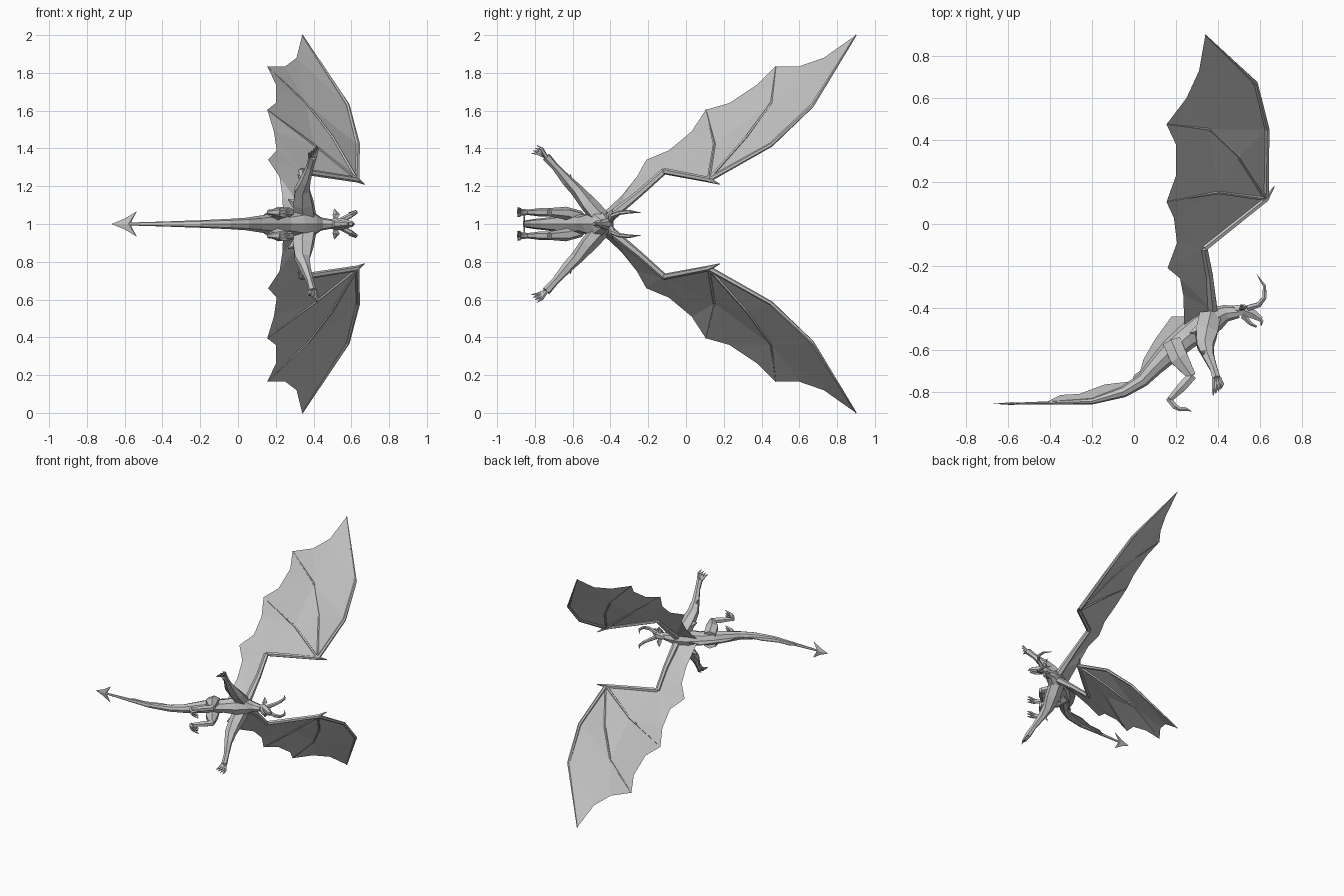
import bpy
import bmesh
from math import cos, sin, pi
from mathutils import Vector

default_cube = bpy.data.objects.get("Cube")
if default_cube:
    bpy.data.objects.remove(default_cube, do_unlink=True)

# One plain grey for the whole creature
grey = bpy.data.materials.new("stone_grey")
grey.use_nodes = True
grey_colour = (0.55, 0.55, 0.55, 1.0)
grey.diffuse_color = grey_colour
grey.node_tree.nodes["Principled BSDF"].inputs["Base Color"].default_value = grey_colour

# The symmetry plane is horizontal: points are (forward, up, sideways),
# and the sideways distance is measured from this height.
MIDDLE = 1.0
SIDES = (("upper", 1), ("lower", -1))


def finish(name, bm, closed=True):
    """Turn a bmesh into a flat shaded object."""
    if closed:
        bmesh.ops.recalc_face_normals(bm, faces=bm.faces[:])
    mesh = bpy.data.meshes.new(name)
    bm.to_mesh(mesh)
    bm.free()
    mesh.materials.append(grey)
    obj = bpy.data.objects.new(name, mesh)
    bpy.context.scene.collection.objects.link(obj)
    return obj


def place(point, side=1):
    return Vector((point[0], point[1], MIDDLE + side * point[2]))


def limb(name, path, radii, side=1, sides=6, reference=(0, 0, 1)):
    """Loft elliptical rings along a path; a radius is a number or (width, depth)."""
    bm = bmesh.new()
    points = [place(p, side) for p in path]
    rings = []
    for i, point in enumerate(points):
        before = points[max(i - 1, 0)]
        after = points[min(i + 1, len(points) - 1)]
        along = (after - before).normalized()
        across = Vector(reference)
        across = (across - along * across.dot(along)).normalized()
        depth = along.cross(across)
        wide, deep = radii[i] if isinstance(radii[i], tuple) else (radii[i], radii[i])
        ring = []
        for k in range(sides):
            angle = 2 * pi * k / sides
            ring.append(bm.verts.new(point + across * wide * cos(angle) + depth * deep * sin(angle)))
        rings.append(ring)
    for first, second in zip(rings, rings[1:]):
        for k in range(sides):
            n = (k + 1) % sides
            bm.faces.new((first[k], first[n], second[n], second[k]))
    bm.faces.new(rings[0])
    bm.faces.new(rings[-1])
    return finish(name, bm)


def plate(name, outline, thickness):
    """Flat part lying in the symmetry plane, seen from the side as the outline."""
    bm = bmesh.new()
    layers = []
    for offset in (-thickness / 2, thickness / 2):
        layers.append([bm.verts.new(place((x, y, offset))) for x, y in outline])
    count = len(outline)
    for layer in layers:
        bm.faces.new(layer)
    for k in range(count):
        n = (k + 1) % count
        bm.faces.new((layers[0][k], layers[0][n], layers[1][n], layers[1][k]))
    bmesh.ops.triangulate(bm, faces=[f for f in bm.faces if len(f.verts) > 4])
    return finish(name, bm)


# Torso and tail: one continuous tapering loft
limb("torso",
     [(0.5, -0.42, 0), (0.44, -0.425, 0), (0.39, -0.45, 0), (0.32, -0.49, 0),
      (0.25, -0.54, 0), (0.18, -0.6, 0), (0.1, -0.68, 0)],
     [(0.024, 0.028), (0.035, 0.04), (0.07, 0.058), (0.066, 0.07),
      (0.05, 0.06), (0.055, 0.055), (0.042, 0.042)], sides=8)
limb("tail",
     [(0.14, -0.64, 0), (0.1, -0.68, 0), (0.04, -0.745, 0), (-0.05, -0.8, 0),
      (-0.2, -0.845, 0), (-0.4, -0.853, 0), (-0.6, -0.857, 0)],
     [0.045, 0.042, 0.033, 0.027, (0.02, 0.015), (0.013, 0.008), (0.007, 0.004)], sides=8)

# Arrow shaped tail barb, flat and spread sideways
bm = bmesh.new()
barb = [(-0.67, 0), (-0.6, 0.028), (-0.535, 0.068), (-0.565, 0.012),
        (-0.565, -0.012), (-0.535, -0.068), (-0.6, -0.028)]
top = bm.verts.new(place((-0.58, -0.849, 0)))
bottom = bm.verts.new(place((-0.58, -0.863, 0)))
rim = [bm.verts.new(place((x, -0.857, h))) for x, h in barb]
for a, b in zip(rim, rim[1:] + rim[:1]):
    bm.faces.new((a, b, top))
    bm.faces.new((b, a, bottom))
finish("tail_barb", bm)

# Ragged crest along the spine
plate("back_crest",
      [(0.37, -0.42), (0.235, -0.44), (0.18, -0.44), (0.1, -0.55), (0.09, -0.63),
       (0.045, -0.645), (0.03, -0.7), (0, -0.72), (-0.01, -0.75), (-0.14, -0.765),
       (-0.26, -0.81), (-0.35, -0.815), (-0.42, -0.85), (-0.2, -0.845),
       (-0.05, -0.8), (0.04, -0.745), (0.18, -0.6), (0.3, -0.5)], 0.006)

# Head with open jaw
limb("skull",
     [(0.47, -0.41, 0), (0.52, -0.41, 0), (0.56, -0.425, 0), (0.607, -0.455, 0)],
     [(0.02, 0.024), (0.033, 0.032), (0.028, 0.027), (0.014, 0.014)])
limb("jaw", [(0.52, -0.435, 0), (0.555, -0.475, 0), (0.585, -0.49, 0)],
     [(0.024, 0.018), (0.017, 0.01), (0.009, 0.006)])
limb("beak", [(0.595, -0.45, 0), (0.61, -0.465, 0), (0.605, -0.485, 0)],
     [0.014, 0.009, 0.002])

# Wing skeleton landmarks
root, elbow, wrist = (0.375, -0.41, 0.03), (0.335, -0.115, 0.28), (0.63, 0.12, 0.235)
lead_a, lead_b, tip = (0.635, 0.45, 0.42), (0.58, 0.67, 0.63), (0.34, 0.9, 1.0)
outer_a, outer_b, outer_tip = (0.5, 0.32, 0.46), (0.36, 0.45, 0.64), (0.155, 0.475, 0.835)
inner_a, inner_tip = (0.4, 0.15, 0.42), (0.155, 0.105, 0.605)
back_tip = (0.16, -0.21, 0.34)

# Membrane panels between the bones, with scalloped trailing edges
panels = [
    [wrist, lead_a, outer_a],
    [lead_a, lead_b, outer_b, outer_a],
    [lead_b, tip, (0.31, 0.73, 0.88), (0.25, 0.6, 0.835), outer_tip, outer_b],
    [wrist, outer_a, inner_a],
    [outer_a, outer_b, inner_a],
    [outer_b, outer_tip, (0.2, 0.38, 0.74), (0.2, 0.23, 0.64), inner_tip, inner_a],
    [wrist, inner_a, elbow],
    [inner_a, inner_tip, (0.19, 0.03, 0.49), (0.205, -0.09, 0.39), back_tip, elbow],
    [elbow, back_tip, (0.22, -0.26, 0.25), (0.235, -0.34, 0.15), (0.24, -0.48, 0.02), root],
]

for label, side in SIDES:
    # Wing membrane
    bm = bmesh.new()
    shared = {}
    for panel in panels:
        corners = []
        for point in panel:
            if point not in shared:
                shared[point] = bm.verts.new(place(point, side))
            corners.append(shared[point])
        bm.faces.new(corners if side > 0 else corners[::-1])
    bmesh.ops.triangulate(bm, faces=bm.faces[:])
    finish(label + "_wing_membrane", bm, closed=False)

    # Wing bones
    limb(label + "_wing_arm", [root, (0.36, -0.25, 0.16), elbow], [0.026, 0.019, 0.017], side)
    limb(label + "_wing_forearm", [elbow, wrist, (0.67, 0.18, 0.21)], [0.017, 0.015, 0.002], side)
    limb(label + "_wing_leading_bone", [wrist, lead_a, lead_b, tip],
         [0.014, 0.012, 0.011, 0.004], side)
    limb(label + "_wing_outer_finger", [wrist, outer_a, outer_b, outer_tip],
         [0.01, 0.008, 0.007, 0.002], side, sides=5)
    limb(label + "_wing_inner_finger", [wrist, inner_a, inner_tip],
         [0.01, 0.008, 0.002], side, sides=5)

    # Horns and ears
    limb(label + "_horn",
         [(0.545, -0.4, 0.018), (0.595, -0.385, 0.045), (0.622, -0.35, 0.06),
          (0.622, -0.295, 0.065), (0.585, -0.24, 0.06)],
         [0.016, 0.014, 0.012, 0.009, 0.001], side)
    limb(label + "_ear", [(0.515, -0.405, 0.025), (0.52, -0.4, 0.05), (0.51, -0.385, 0.082)],
         [(0.012, 0.012), (0.01, 0.02), 0.001], side, sides=4)

    # Arm, with an elbow spur
    limb(label + "_arm",
         [(0.36, -0.45, 0.03), (0.345, -0.52, 0.11), (0.34, -0.58, 0.18), (0.355, -0.63, 0.23),
          (0.38, -0.69, 0.3), (0.395, -0.74, 0.355)],
         [(0.05, 0.06), (0.044, 0.06), (0.034, 0.045), 0.03, 0.02, (0.024, 0.022)], side)
    limb(label + "_elbow_spur", [(0.35, -0.62, 0.21), (0.315, -0.61, 0.265)],
         [0.022, 0.001], side, sides=4)
    limb(label + "_shoulder_spur", [(0.33, -0.5, 0.09), (0.265, -0.52, 0.13)],
         [0.04, 0.002], side, sides=4)

    # Clawed fingers, fanned by a rule
    for i in range(4):
        fan = (i - 1.5) / 1.5
        limb(f"{label}_finger_{i + 1}",
             [(0.395 + 0.012 * fan, -0.74, 0.355),
              (0.4 + 0.02 * fan, -0.775 + 0.012 * fan, 0.385 + 0.012 * fan),
              (0.395 + 0.018 * fan, -0.805 + 0.015 * fan, 0.395 + 0.022 * fan)],
             [0.012, 0.009, 0.001], side, sides=5)

    # Thigh, shin and foot
    limb(label + "_thigh", [(0.18, -0.56, 0.035), (0.215, -0.64, 0.058), (0.275, -0.725, 0.062)],
         [(0.035, 0.05), (0.034, 0.05), (0.022, 0.024)], side)
    limb(label + "_shin", [(0.28, -0.72, 0.062), (0.23, -0.775, 0.062), (0.167, -0.84, 0.062)],
         [(0.022, 0.024), (0.022, 0.026), (0.014, 0.014)], side)
    limb(label + "_foot", [(0.163, -0.83, 0.062), (0.195, -0.87, 0.062), (0.225, -0.886, 0.062)],
         [(0.014, 0.015), (0.018, 0.015), (0.024, 0.01)], side)
    for i in range(3):
        spread = (i - 1) * 0.018
        limb(f"{label}_toe_{i + 1}",
             [(0.21, -0.882, 0.062 + spread * 0.6), (0.245, -0.882, 0.062 + spread),
              (0.275, -0.893, 0.062 + spread * 1.3)],
             [0.01, 0.009, 0.001], side, sides=5)
